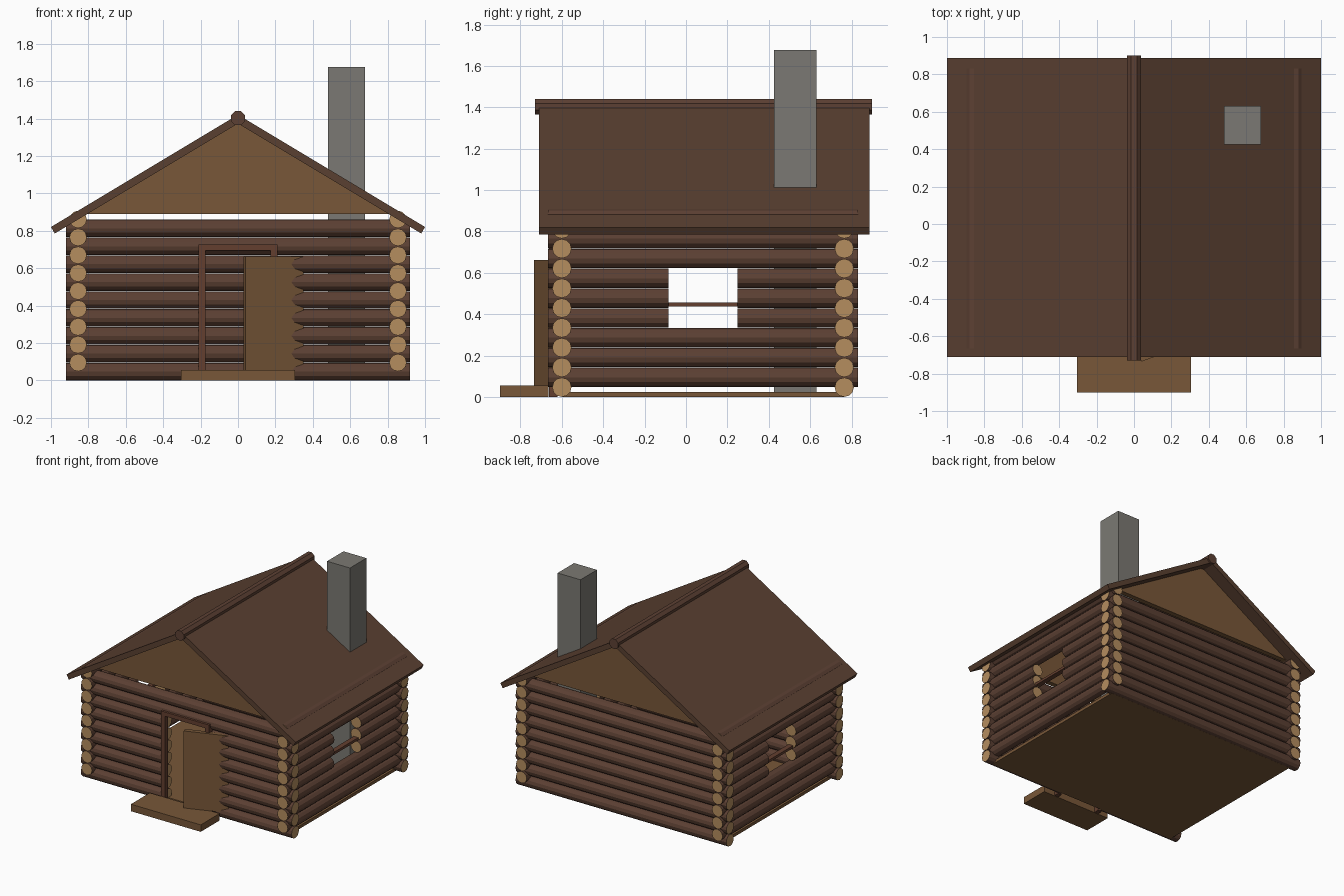
import bpy, bmesh, math
from mathutils import Matrix, Vector

cube = bpy.data.objects.get("Cube")
if cube:
    bpy.data.objects.remove(cube)


def material(name, hex_code):
    srgb = [int(hex_code[i:i + 2], 16) / 255 for i in (0, 2, 4)]
    linear = [c / 12.92 if c < 0.04 else ((c + 0.055) / 1.055) ** 2.4 for c in srgb]
    m = bpy.data.materials.new(name)
    m.use_nodes = True
    m.diffuse_color = (*linear, 1)
    m.node_tree.nodes["Principled BSDF"].inputs["Base Color"].default_value = (*linear, 1)
    return m


BARK = material("bark brown", "5c4033")
CUT = material("cut wood tan", "b58d5f")
PLANK = material("plank brown", "785738")
ROOF = material("roof brown", "5a4031")
FRAME = material("frame brown", "633f2f")
STONE = material("chimney grey", "7b7973")


def finish(name, bm, *mats):
    bmesh.ops.recalc_face_normals(bm, faces=bm.faces)
    mesh = bpy.data.meshes.new(name)
    bm.to_mesh(mesh)
    bm.free()
    for m in mats:
        mesh.materials.append(m)
    obj = bpy.data.objects.new(name, mesh)
    bpy.context.collection.objects.link(obj)
    return obj


def box(name, mat, x, y, z, turn=0):
    """Box from (min, max) ranges, optionally turned about its vertical axis."""
    bm = bmesh.new()
    size = Vector(b - a for a, b in (x, y, z))
    centre = Vector((a + b) / 2 for a, b in (x, y, z))
    bmesh.ops.create_cube(bm, size=1, matrix=Matrix.LocRotScale(
        centre, Matrix.Rotation(turn, 3, "Z"), size))
    return finish(name, bm, mat)


def prism(name, mat, profile, y0, y1):
    """Extrude an (x, z) profile along y."""
    bm = bmesh.new()
    face = bm.faces.new([bm.verts.new((x, y0, z)) for x, z in profile])
    new = bmesh.ops.extrude_face_region(bm, geom=[face])["geom"]
    bmesh.ops.translate(bm, vec=(0, y1 - y0, 0),
                        verts=[v for v in new if isinstance(v, bmesh.types.BMVert)])
    return finish(name, bm, mat)


LOG_R, PITCH, COURSES = 0.0465, 0.0957, 9
WALL_X, FRONT_Y, BACK_Y = 0.855, -0.6, 0.765
OVERHANG = 0.066


def log_wall(name, axis, offset, first_z, start, end, gap=None, gap_courses=()):
    """Stack of logs along an axis; the listed courses are cut away over the gap."""
    bm = bmesh.new()
    for k in range(COURSES):
        z = first_z + k * PITCH
        spans = [(start, gap[0]), (gap[1], end)] if k in gap_courses else [(start, end)]
        for a, b in spans:
            mid = (a + b) / 2
            if axis == "X":
                place = Matrix.Translation((mid, offset, z)) @ Matrix.Rotation(math.pi / 2, 4, "Y")
            else:
                place = Matrix.Translation((offset, mid, z)) @ Matrix.Rotation(math.pi / 2, 4, "X")
            bmesh.ops.create_cone(bm, cap_ends=True, segments=12, radius1=LOG_R,
                                  radius2=LOG_R, depth=b - a, matrix=place)
    # Sawn ends are pale
    for f in bm.faces:
        f.material_index = int(len(f.verts) > 4)
    return finish(name, bm, BARK, CUT)


# Walls, with a doorway in front and a window on each side
log_wall("front_wall", "X", FRONT_Y, 0.047, -0.92, 0.92, (-0.19, 0.19), range(7))
log_wall("back_wall", "X", BACK_Y, 0.047, -0.92, 0.92)
WINDOW = (-0.085, 0.25)
for side, s in (("left", 1), ("right", -1)):
    log_wall(side + "_wall", "Y", s * WALL_X, 0.047 + PITCH / 2,
             FRONT_Y - OVERHANG, BACK_Y + OVERHANG, WINDOW, (3, 4, 5))
    box(side + "_window_bar", FRAME, sorted((s * 0.835, s * 0.875)), WINDOW, (0.437, 0.457))

# Floor and doorstep
box("floor", PLANK, (-WALL_X, WALL_X), (FRONT_Y, BACK_Y), (0, 0.024))
box("doorstep", PLANK, (-0.305, 0.305), (-0.9, -0.665), (0, 0.055))

# Door frame and the open door
for side, s in (("left", 1), ("right", -1)):
    box(side + "_door_post", FRAME, sorted((s * 0.175, s * 0.21)), (-0.662, -0.62), (0, 0.695))
box("door_lintel", FRAME, (-0.21, 0.21), (-0.662, -0.62), (0.693, 0.726))
box("door", PLANK, (0.025, 0.355), (-0.68, -0.645), (0.055, 0.663), math.radians(20))

# Gables
SLOPE = 0.6
EAVE_X, EAVE_Z = 0.98, 0.785
peak = EAVE_Z + EAVE_X * SLOPE
base = 0.89
half = (peak - base) / SLOPE
for name, y in (("front_gable", FRONT_Y), ("back_gable", BACK_Y)):
    prism(name, PLANK, [(-half, base), (half, base), (0, peak)], y - 0.02, y + 0.02)

# Roof slabs
top = (EAVE_X + 0.02, EAVE_Z + 0.035)
for side, s in (("left", 1), ("right", -1)):
    prism(side + "_roof", ROOF, [(0, peak), (s * EAVE_X, EAVE_Z), (s * top[0], top[1]),
                                 (0, top[1] + top[0] * SLOPE)], -0.71, 0.887)

# Octagonal ridge log
ring = [(math.radians(22.5 + 45 * i)) for i in range(8)]
prism("ridge_log", BARK, [(0.041 * math.cos(a), 1.402 + 0.041 * math.sin(a)) for a in ring],
      -0.73, 0.9)

# Chimney stands on the ground and rises through the roof
box("chimney", STONE, (0.48, 0.68), (0.425, 0.63), (0.001, 1.676))
